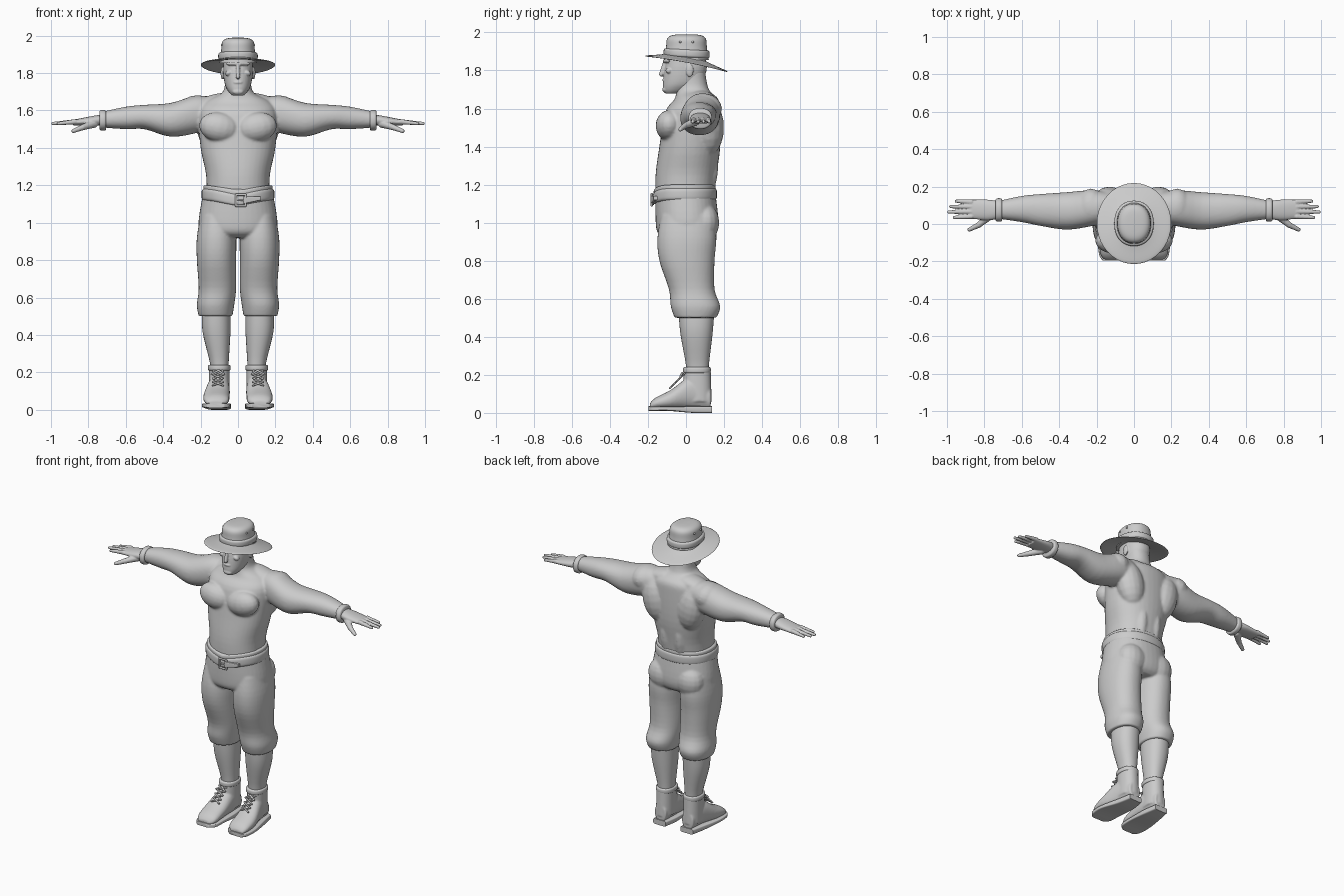
import bpy, bmesh, math
from mathutils import Vector, Matrix

if "Cube" in bpy.data.objects:
    bpy.data.objects.remove(bpy.data.objects["Cube"])

grey = bpy.data.materials.new("plain_grey")
grey.use_nodes = True
grey.diffuse_color = (.6, .6, .6, 1)
grey.node_tree.nodes["Principled BSDF"].inputs["Base Color"].default_value = grey.diffuse_color
SIDES = {"left": 1, "right": -1}


def finish(bm, name):
    """Turn the mesh into an object with smooth shading and sharp edges."""
    bmesh.ops.recalc_face_normals(bm, faces=bm.faces)
    mesh = bpy.data.meshes.new(name)
    bm.to_mesh(mesh)
    bm.free()
    mesh.materials.append(grey)
    part = bpy.data.objects.new(name, mesh)
    bpy.context.collection.objects.link(part)
    bpy.ops.object.select_all(action='DESELECT')
    part.select_set(True)
    bpy.context.view_layer.objects.active = part
    bpy.ops.object.shade_smooth_by_angle(angle=math.radians(50))
    return part


def fuse(bm, name, voxel, relax):
    """Melt overlapping volumes into one smooth skin."""
    part = finish(bm, name)
    remesh = part.modifiers.new("Fuse", 'REMESH')
    remesh.mode = 'VOXEL'
    remesh.voxel_size = voxel
    remesh.use_smooth_shade = True
    smooth = part.modifiers.new("Relax", 'SMOOTH')
    smooth.iterations = relax


def spline(rows, steps=4):
    """Smooth interpolation through rows of numbers."""
    rows = [Vector(row) for row in rows]
    padded = [rows[0], *rows, rows[-1]]
    result = []
    for before, start, end, after in zip(padded, padded[1:], padded[2:], padded[3:]):
        leave, arrive = (end - before) / 2, (after - start) / 2
        for step in range(steps):
            t = step / steps
            ease = t * t * (3 - 2 * t)
            result.append(start.lerp(end, ease) + leave * t * (1 - t) ** 2 - arrive * t * t * (1 - t))
    return result + [rows[-1]]


def loft(bm, rows, axis=2, side=1, power=2.2, sides=40, warp=None):
    """Join rounded sections (position, a min, a max, b min, b max) along an axis."""
    rings = []
    for position, a_min, a_max, b_min, b_max in spline(rows):
        ring = []
        for i in range(sides):
            angle = math.tau * i / sides
            a, b = [math.copysign(abs(f(angle)) ** (2 / power), f(angle)) for f in (math.cos, math.sin)]
            point = [(a_min + a_max + (a_max - a_min) * a) / 2, (b_min + b_max + (b_max - b_min) * b) / 2]
            point.insert(axis, position)
            if warp:
                point[2] += warp(point)
            point[0] *= side
            ring.append(bm.verts.new(point))
        rings.append(ring)
    for ring, following in zip(rings, rings[1:]):
        for i in range(sides):
            bm.faces.new((ring[i - 1], ring[i], following[i], following[i - 1]))
    bm.faces.new(rings[0])
    bm.faces.new(rings[-1])


def sym(rows):
    """Sections (height, half width, front, back) that are equal left and right."""
    return [(z, -half, half, front, back) for z, half, front, back in rows]


def band(bm, low, high, a_min, a_max, b_min, b_max, bulge=.007, **options):
    """A strap with a rounded outside."""
    rows = []
    for share, grow in ((0, 0), (.2, bulge), (.8, bulge), (1, 0)):
        rows.append((low + (high - low) * share, a_min - grow, a_max + grow, b_min - grow, b_max + grow))
    loft(bm, rows, **options)


def blob(bm, centre, size, side=1, tilt=0):
    place = Matrix.Translation((centre[0] * side, *centre[1:])) @ Matrix.Rotation(tilt * side, 4, 'Y')
    bmesh.ops.create_uvsphere(bm, u_segments=16, v_segments=10, radius=1,
                              matrix=place @ Matrix.Diagonal((*size, 1)))


def rod(bm, start, end, thick, thin, side=1):
    """A tapered rod with round ends."""
    start, end = [Vector((p[0] * side, *p[1:])) for p in (start, end)]
    along = end - start
    turn = along.to_track_quat('Z', 'Y').to_matrix().to_4x4()
    bmesh.ops.create_cone(bm, cap_ends=True, segments=10, radius1=thick, radius2=thin, depth=along.length,
                          matrix=Matrix.Translation((start + end) / 2) @ turn)
    blob(bm, start, [thick] * 3)
    blob(bm, end, [thin] * 3)


# Torso, neck and arms
bm = bmesh.new()
loft(bm, sym([(1.1, .17, -.16, .14), (1.25, .17, -.16, .16), (1.4, .2, -.14, .18), (1.58, .21, -.11, .18),
              (1.65, .17, -.06, .17), (1.7, .08, -.05, .12), (1.8, .07, -.04, .1)]))
arm = [(.1, .02, .16, 1.52, 1.66), (.22, -.01, .18, 1.48, 1.68), (.36, -.03, .17, 1.46, 1.64),
       (.5, -.01, .16, 1.5, 1.63), (.6, .01, .15, 1.5, 1.62), (.74, .03, .12, 1.51, 1.59)]
for side in SIDES.values():
    loft(bm, arm, axis=0, side=side)
    chest, upper_back, lower_back = (.1, -.09, 1.51), (.13, .12, 1.5), (.05, .1, 1.3)
    blob(bm, chest, (.11, .07, .08), side, tilt=-.2)
    blob(bm, upper_back, (.09, .08, .15), side, tilt=.2)
    blob(bm, lower_back, (.05, .07, .17), side)
    neck_muscle, shoulder = (.11, .08, 1.65), (.23, .09, 1.6)
    blob(bm, neck_muscle, (.12, .07, .04), side, tilt=.2)
    blob(bm, shoulder, (.08, .1, .08), side, tilt=.3)
fuse(bm, "body", voxel=.007, relax=8)

# Head and face
bm = bmesh.new()
loft(bm, sym([(1.68, .03, -.11, -.03), (1.7, .05, -.12, .02), (1.74, .07, -.12, .08),
              (1.82, .08, -.11, .11), (1.93, .07, -.08, .08)]))
brow_height, nose_height, mouth_height = 1.85, 1.78, 1.75
rod(bm, (0, -.11, brow_height), (0, -.13, nose_height), thick=.009, thin=.012)
blob(bm, (0, -.115, mouth_height), (.025, .01, .008))
blob(bm, (0, -.11, 1.7), (.03, .015, .016))
for side in SIDES.values():
    rod(bm, (.01, -.115, brow_height), (.055, -.095, brow_height), thick=.009, thin=.008, side=side)
    cheek, ear = (.05, -.09, 1.8), (.084, .02, 1.8)
    blob(bm, cheek, (.02, .018, .014), side, tilt=.4)
    blob(bm, ear, (.009, .02, .034), side)
fuse(bm, "head", voxel=.004, relax=3)

# Hands with spread fingers, and wrist bands
for label, side in SIDES.items():
    bm = bmesh.new()
    loft(bm, [(.72, .03, .12, 1.52, 1.58), (.78, .02, .13, 1.52, 1.57), (.88, .03, .13, 1.52, 1.55)],
         axis=0, side=side)
    for finger, reach in enumerate((.96, .99, .98, .95)):
        root, tip = .04 + .026 * finger, .035 + .029 * finger
        rod(bm, (.87, root, 1.54), (reach, tip, 1.53), thick=.014, thin=.009, side=side)
    knuckle = (.83, -.005, 1.51)
    rod(bm, (.77, .045, 1.53), knuckle, thick=.023, thin=.016, side=side)
    rod(bm, knuckle, (.88, -.03, 1.49), thick=.016, thin=.011, side=side)
    fuse(bm, label + "_hand", voxel=.004, relax=2)
    bm = bmesh.new()
    band(bm, .705, .74, .02, .13, 1.5, 1.595, axis=0, side=side)
    finish(bm, label + "_wrist_band")

# Cropped trousers with flared hems
bm = bmesh.new()
loft(bm, sym([(1.19, .18, -.16, .15), (1.02, .21, -.16, .17), (.95, .2, -.15, .16), (.92, .16, -.11, .13)]))
trouser = [(1.04, .03, .2, -.13, .15), (.92, .01, .22, -.15, .16), (.8, .01, .22, -.14, .15),
           (.65, .01, .21, -.09, .15), (.56, .02, .22, -.08, .18), (.5, .03, .21, -.06, .16)]
for side in SIDES.values():
    loft(bm, trouser, side=side)
    blob(bm, (.1, .1, 1), (.095, .075, .1), side)
fuse(bm, "trousers", voxel=.007, relax=5)


# Belt and waistband, sagging at the front
def sag(point):
    return -.03 * max(0, -point[1] / .17) ** 2 * max(0, 1 - abs(point[0]) / .18)


bm = bmesh.new()
band(bm, 1.12, 1.18, -.187, .187, -.17, .155, warp=sag)
finish(bm, "belt")
bm = bmesh.new()
band(bm, 1.17, 1.2, -.18, .18, -.165, .15, bulge=.005, warp=sag)
finish(bm, "waistband")

# Buckle frame with prong, and the loose belt end
bm = bmesh.new()
left, right, bottom, top, front = -.01, .04, 1.09, 1.15, -.18
corners = [(left, front, bottom), (right, front, bottom), (right, front, top), (left, front, top)]
for i in range(4):
    rod(bm, corners[i - 1], corners[i], thick=.006, thin=.006)
middle = (bottom + top) / 2
rod(bm, (left, front, middle), (right, front, middle), thick=.005, thin=.004)
finish(bm, "buckle")
bm = bmesh.new()
loft(bm, [(.03, -.187, -.17, 1.1, 1.14), (.12, -.17, -.15, 1.12, 1.14)], axis=0, power=5)
finish(bm, "belt_end")

# Calves, boots, soles and laces
calf = [(.55, .04, .19, -.04, .15), (.42, .04, .19, -.03, .14), (.25, .05, .15, 0, .12), (.18, .05, .15, 0, .12)]
foot = [(-.19, .08, .16, .02, .05), (-.16, .05, .18, .02, .08), (-.08, .045, .185, .02, .12),
        (.03, .045, .16, .02, .19), (.13, .06, .14, .02, .13)]
for label, side in SIDES.items():
    bm = bmesh.new()
    loft(bm, calf, side=side)
    finish(bm, label + "_calf")

    bm = bmesh.new()
    loft(bm, foot, axis=1, side=side)
    loft(bm, [(.06, .045, .155, -.02, .135), (.23, .045, .155, -.01, .13)], side=side)
    fuse(bm, label + "_boot", voxel=.006, relax=4)
    bm = bmesh.new()
    band(bm, .21, .24, .045, .155, -.01, .125, bulge=.005, side=side)
    finish(bm, label + "_boot_collar")

    # The sole follows the foot outline, a little wider, with a heel step
    bm = bmesh.new()
    edge = .006
    loft(bm, [(y + math.copysign(edge, y), inner - edge, outer + edge, 0 if y > 0 else .01, .035)
              for y, inner, outer, low, high in foot], axis=1, side=side, power=6)
    finish(bm, label + "_sole")

    bm = bmesh.new()
    inner, outer, pitch = .08, .135, .019
    for i in range(5):
        y, z = -.085 + pitch * i, .13 + pitch * i
        for start, end in ((inner, outer), (outer, inner)):
            rod(bm, (start, y, z), (end, y + pitch, z + pitch), thick=.005, thin=.005, side=side)
    for end in (inner - edge, outer + edge):
        rod(bm, (.105, -.02, .21), (end, -.03, .19), thick=.006, thin=.005, side=side)
    finish(bm, label + "_laces")


# Hat: the brim dips towards the back
def droop(point):
    return -.19 * point[1] - .2 * point[1] ** 2


def oval(pairs):
    """Sections (height, half width) of the hat, longer than wide."""
    return sym([(z, half, -half - .015, half + .02) for z, half in pairs])


bm = bmesh.new()
loft(bm, oval([(1.86, .08), (1.85, .13), (1.842, .19), (1.848, .193), (1.86, .13), (1.87, .09)]),
     power=2, warp=droop)
finish(bm, "hat_brim")
bm = bmesh.new()
loft(bm, oval([(1.855, .1), (1.92, .09), (1.965, .085), (1.985, .06), (1.99, .01)]))
finish(bm, "hat_crown")
bm = bmesh.new()
band(bm, 1.87, 1.91, -.098, .098, -.11, .117, warp=lambda point: -.05 * point[1])
finish(bm, "hat_band")
bm = bmesh.new()
for side in SIDES.values():
    for y in (-.03, .035):
        blob(bm, (.086, y, 1.95), [.006] * 3, side)
finish(bm, "hat_eyelets")
